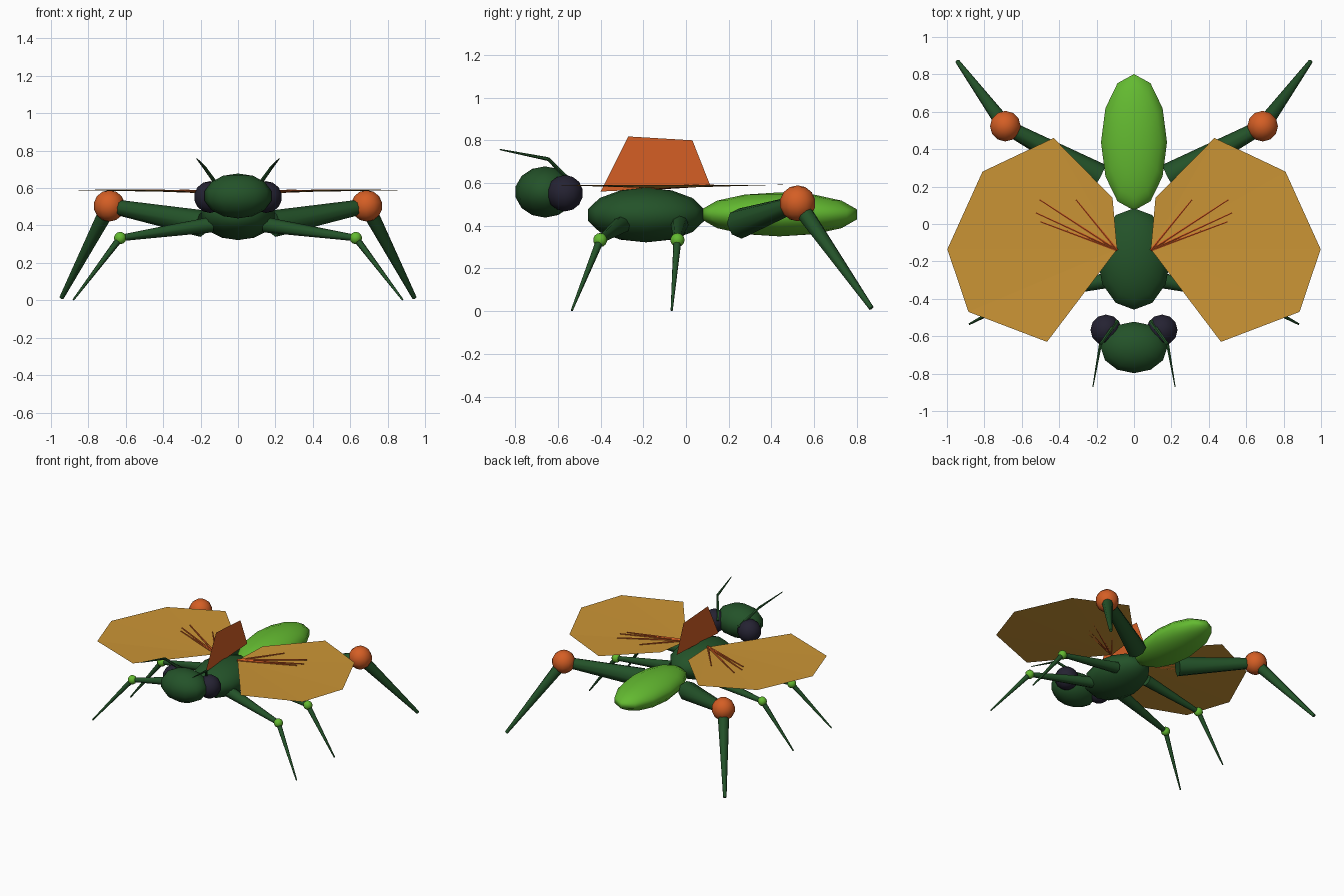
import bpy, math
from mathutils import Vector

if "Cube" in bpy.data.objects:
    bpy.data.objects.remove(bpy.data.objects["Cube"])


def material(name, rgb):
    m = bpy.data.materials.new(name)
    m.diffuse_color = (*rgb, 1)
    m.use_nodes = True
    m.node_tree.nodes["Principled BSDF"].inputs["Base Color"].default_value = m.diffuse_color
    return m


DARK = material("dark_green", (0.017, 0.085, 0.022))
LIME = material("lime_green", (0.125, 0.49, 0.03))
ORANGE = material("orange", (0.66, 0.112, 0.018))
GOLD = material("gold", (0.60, 0.30, 0.036))
NAVY = material("night_blue", (0.018, 0.016, 0.032))


def ball(name, centre, radii, mat):
    """Low-poly smooth ellipsoid."""
    bpy.ops.mesh.primitive_uv_sphere_add(segments=12, ring_count=7, radius=1, location=centre)
    ob = bpy.context.object
    ob.name = name
    ob.scale = radii
    ob.data.materials.append(mat)
    bpy.ops.object.shade_smooth()
    return ob


def rod(name, a, b, r1, r2, mat, sides=8):
    """Tapered rod from point a to point b."""
    a, b = Vector(a), Vector(b)
    d = b - a
    bpy.ops.mesh.primitive_cone_add(vertices=sides, radius1=r1, radius2=r2,
                                    depth=d.length, location=(a + b) / 2)
    ob = bpy.context.object
    ob.name = name
    ob.rotation_euler = d.to_track_quat('Z', 'Y').to_euler()
    ob.data.materials.append(mat)
    bpy.ops.object.shade_smooth_by_angle(angle=math.radians(50))
    return ob


def sheet(name, points, faces, mat):
    """Thin flat sheet."""
    me = bpy.data.meshes.new(name)
    me.from_pydata(points, [], faces)
    me.materials.append(mat)
    ob = bpy.data.objects.new(name, me)
    bpy.context.collection.objects.link(ob)
    return ob


# Body
ball("head", (0, -0.66, 0.558), (0.183, 0.141, 0.12), DARK)
ball("thorax", (0, -0.187, 0.45), (0.2, 0.278, 0.128), DARK)
ball("abdomen", (0, 0.437, 0.453), (0.181, 0.374, 0.103), LIME)

# Upright crest along the back
sheet("crest", [(0, -0.40, 0.56), (0, 0.115, 0.585), (0, 0.03, 0.80), (0, -0.27, 0.818)],
      [(0, 1, 2, 3)], ORANGE)

# Wing outline: root first, then the rim
WING = [(0.09, -0.135, 0.575), (0.465, -0.63, 0.591), (0.885, -0.47, 0.591), (0.998, -0.135, 0.591),
        (0.81, 0.28, 0.591), (0.43, 0.46, 0.592), (0.115, 0.14, 0.585)]
VEINS = [(0.31, 0.13), (0.505, 0.13), (0.525, 0.06), (0.50, 0.012)]

for side, s in (("left", -1), ("right", 1)):
    def at(x, y, z):
        return (s * x, y, z)

    ball(side + "_eye", at(0.15, -0.567, 0.552), (0.085, 0.085, 0.085), NAVY)

    # Antennae
    rod(side + "_antenna_base", at(0.09, -0.52, 0.585), at(0.18, -0.645, 0.712), 0.012, 0.009, DARK, 6)
    rod(side + "_antenna_tip", at(0.18, -0.645, 0.712), at(0.22, -0.872, 0.757), 0.009, 0.003, DARK, 6)

    # Front and middle legs
    for pair, hip_y, knee_y, foot_y in (("front", -0.30, -0.402, -0.535), ("middle", -0.03, -0.04, -0.067)):
        tag = side + "_" + pair
        knee = at(0.63, knee_y, 0.333)
        rod(tag + "_thigh", at(0.14, hip_y, 0.405), knee, 0.042, 0.017, DARK)
        ball(tag + "_knee", knee, (0.033, 0.033, 0.033), LIME)
        rod(tag + "_shin", knee, at(0.88, foot_y, 0.003), 0.019, 0.005, DARK)

    # Large jumping legs
    knee = at(0.688, 0.523, 0.505)
    rod(side + "_hind_thigh", at(0.19, 0.255, 0.41), knee, 0.072, 0.038, DARK)
    ball(side + "_hind_knee", knee, (0.084, 0.084, 0.084), ORANGE)
    rod(side + "_hind_shin", knee, at(0.943, 0.868, 0.014), 0.043, 0.012, DARK)

    # Wing, fanned out from its root
    fan = [(0, i, i + 1) if s > 0 else (0, i + 1, i) for i in range(1, len(WING) - 1)]
    sheet(side + "_wing", [at(*p) for p in WING], fan, GOLD)

    # Wing veins
    for i, (x, y) in enumerate(VEINS):
        rod(f"{side}_vein_{i + 1}", at(0.09, -0.14, 0.577), at(x, y, 0.589), 0.008, 0.004, ORANGE, 6)
